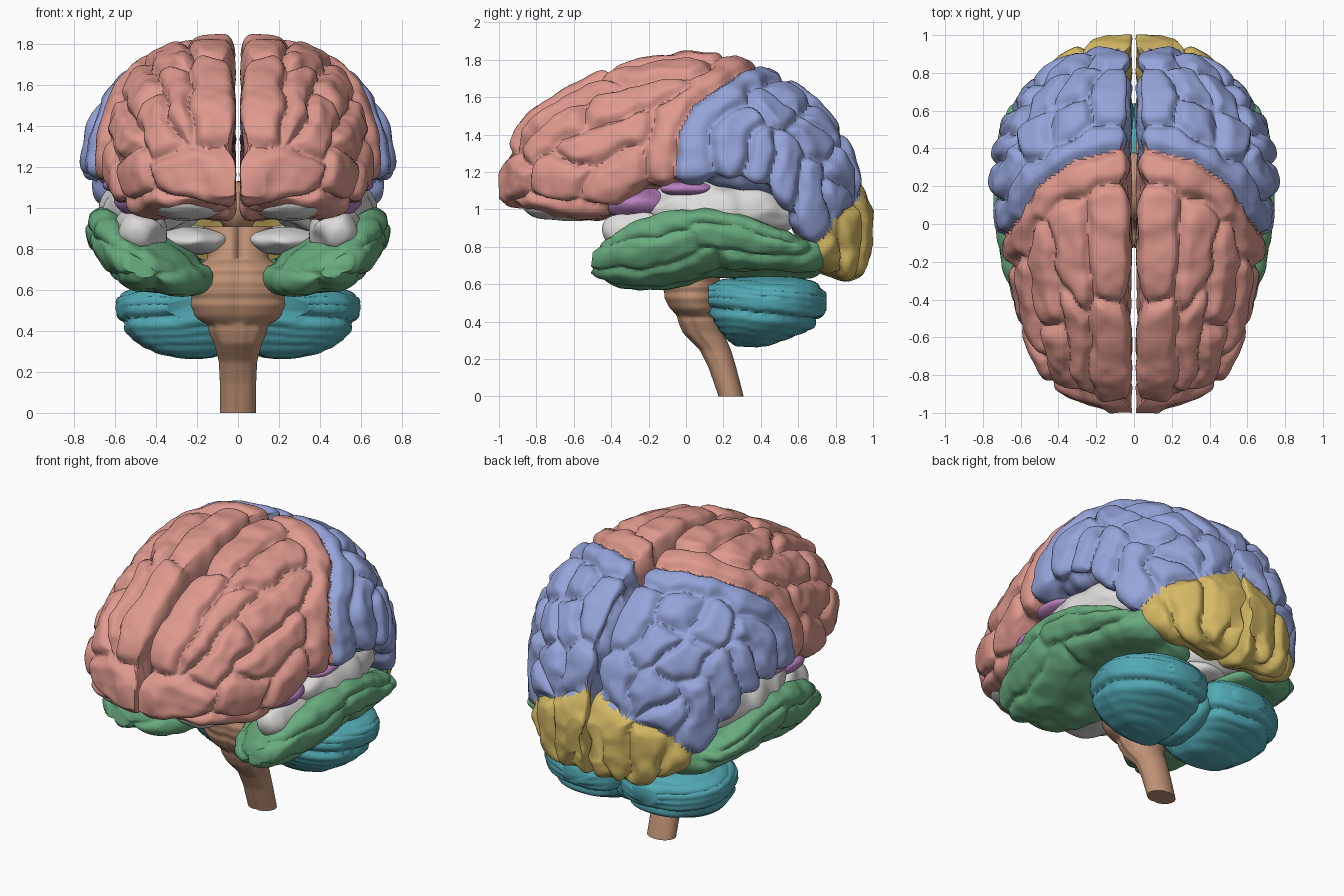
import bpy, bmesh
from math import sin, cos, pi, radians, exp, copysign
from mathutils import Vector, noise, kdtree

cube = bpy.data.objects.get("Cube")
if cube:
    bpy.data.objects.remove(cube, do_unlink=True)


def material(name, *rgb):
    m = bpy.data.materials.new(name)
    m.use_nodes = True
    m.diffuse_color = (*rgb, 1)
    m.node_tree.nodes["Principled BSDF"].inputs["Base Color"].default_value = (*rgb, 1)
    return m


PINK = material("salmon_pink", .74, .32, .27)
BLUE = material("periwinkle_blue", .30, .37, .70)
YELLOW = material("mustard_yellow", .67, .49, .13)
GREEN = material("leaf_green", .14, .41, .21)
TEAL = material("teal", .085, .40, .46)
BROWN = material("tan_brown", .53, .29, .18)
WHITE = material("pale_grey", .72, .71, .70)
PURPLE = material("orchid_purple", .48, .22, .52)


def finish(bm, name, mat, mirror=True):
    mesh = bpy.data.meshes.new(name)
    bm.to_mesh(mesh)
    bm.free()
    mesh.materials.append(mat)
    ob = bpy.data.objects.new(name, mesh)
    bpy.context.collection.objects.link(ob)
    if mirror:
        ob.modifiers.new("mirror", 'MIRROR').use_mirror_merge = False
    bpy.ops.object.select_all(action='DESELECT')
    ob.select_set(True)
    bpy.context.view_layer.objects.active = ob
    bpy.ops.object.shade_smooth_by_angle(angle=radians(55))


def linear(rows, k):
    k = min(max(k, rows[0][0]), rows[-1][0])
    for r, s in zip(rows, rows[1:]):
        if k <= s[0]:
            f = (k - r[0]) / (s[0] - r[0])
            return [p + (q - p) * f for p, q in zip(r, s)]


def sample(rows, k, blur=.02):
    """Row at key k, rounded off by averaging its neighbourhood."""
    near = [linear(rows, k + d) for d in (-blur, 0, blur)]
    return [k] + [sum(c) / 3 for c in list(zip(*near))[1:]]


def section_point(row, deg, shape):
    """Point on a lopsided oval section: 0 is the outer side, 90 the top."""
    y, x0, cx, w, b, zm, t = row
    powers, lean, tilt = shape
    c, s = cos(radians(deg)), sin(radians(deg))
    p = powers[(c < 0) + 2 * (s < 0)]
    x = cx + copysign(abs(c) ** p, c) * (w - cx if c > 0 else cx - x0)
    z = zm + copysign(abs(s) ** p, s) * (t - zm if s > 0 else zm - b)
    return Vector((x + tilt * (z - zm), y, z + lean * min(0, x - cx)))


def loft(rings):
    bm = bmesh.new()
    loops = [[bm.verts.new(p) for p in ring] for ring in rings]
    n = len(loops[0])
    for a, b in zip(loops, loops[1:]):
        for i in range(n):
            j = (i + 1) % n
            bm.faces.new((a[i], a[j], b[j], b[i]))
    bm.faces.new(loops[0])
    bm.faces.new(loops[-1])
    bmesh.ops.recalc_face_normals(bm, faces=bm.faces[:])
    bm.normal_update()
    bm.verts.index_update()
    return bm


ANGLES = ([-90 + 90 * i / 26 for i in range(26)] + [90 * i / 70 for i in range(70)]
          + [90 + 180 * i / 28 for i in range(28)])


def body(rows, count, shape):
    lo, hi = rows[0][0], rows[-1][0]
    rings = []
    for i in range(count + 1):
        f = i / count
        f = .4 * f + .3 * (1 - cos(pi * f))
        row = sample(rows, lo + (hi - lo) * f)
        rings.append([section_point(row, a, shape) for a in ANGLES])
    return loft(rings)


def folded_lobes(rows, count, shape, lobes, depth):
    """Body whose folds follow ridge lines; each lobe becomes its own object."""
    trees = []
    for lobe, (name, mat, ridges) in enumerate(lobes):
        for ridge in ridges:
            pts = []
            for (y, a), (y2, a2) in zip(ridge, ridge[1:] or ridge):
                for i in range(11):
                    f = i / 10
                    row = sample(rows, y + (y2 - y) * f)
                    pts.append(section_point(row, a + (a2 - a) * f, shape))
            tree = kdtree.KDTree(len(pts))
            for i, p in enumerate(pts):
                tree.insert(p, i)
            tree.balance()
            trees.append((lobe, tree))
    bm = body(rows, count, shape)
    owner, moved = [], []
    for v in bm.verts:
        q = v.co + noise.noise_vector(v.co * 4) * .05 + noise.noise_vector(v.co * 9) * .02
        best = sorted((tree.find(q)[2], lobe) for lobe, tree in trees)
        gap = min(1, (best[1][0] - best[0][0]) / .11)
        owner.append(best[0][1])
        push = .014 * noise.noise(v.co * 7) + .007 * noise.noise(v.co * 14) - depth * (1 - gap) ** 2
        moved.append(v.co + v.normal * push)
    for v, p in zip(bm.verts, moved):
        v.co = p
    bmesh.ops.smooth_vert(bm, verts=bm.verts[:], factor=.5,
                          use_axis_x=True, use_axis_y=True, use_axis_z=True)
    for v in bm.verts:
        v.co.x = max(v.co.x, .008)
    for lobe, (name, mat, ridges) in enumerate(lobes):
        part = bm.copy()
        drop = [f for f in part.faces if owner[f.verts[0].index] != lobe]
        bmesh.ops.delete(part, geom=drop, context='FACES')
        finish(part, name, mat)
    bm.free()


def blob(name, mat, centre, radii, mirror=True, rough=.03):
    bm = bmesh.new()
    bmesh.ops.create_icosphere(bm, subdivisions=5, radius=1)
    for v in bm.verts:
        p = Vector(c + r * k for c, r, k in zip(centre, radii, v.co))
        v.co = p + noise.noise_vector(p * 8) * rough
    finish(bm, name, mat, mirror)


# Upper cerebrum: y, half width, bottom, widest height, top
profile = [(-1, .1, 1.07, 1.12, 1.17), (-.98, .19, 1.03, 1.13, 1.26), (-.95, .28, 1.01, 1.13, 1.36),
           (-.9, .39, 1, 1.13, 1.45), (-.8, .5, .98, 1.14, 1.55), (-.6, .59, .94, 1.15, 1.67),
           (-.45, .63, .94, 1.16, 1.75), (-.2, .68, 1.06, 1.2, 1.82), (0, .73, 1.1, 1.22, 1.845),
           (.2, .765, 1.11, 1.22, 1.835), (.4, .75, 1.08, 1.2, 1.78), (.55, .7, .9, 1.12, 1.7),
           (.7, .61, .67, 1, 1.6), (.85, .46, .6, .95, 1.42), (.93, .33, .62, .93, 1.24),
           (.97, .23, .67, .9, 1.09), (1, .1, .78, .87, .96)]
cerebrum = [(y, .012, min(.12, w * .55), w, b, m, t) for y, w, b, m, t in profile]

# Ridge lines as (y, section angle)
frontal = [[(.3, 88), (.24, 70), (.1, 50), (-.03, 35), (-.1, 20), (-.17, 2)],
           [(.12, 88), (-.15, 86), (-.35, 88)], [(-.45, 86), (-.7, 84), (-.92, 78)],
           [(.06, 68), (-.2, 66), (-.4, 70)], [(-.45, 62), (-.65, 66), (-.88, 58)],
           [(-.08, 47), (-.3, 44), (-.5, 42)], [(-.58, 42), (-.75, 40), (-.87, 32)],
           [(-.24, 24), (-.45, 22), (-.6, 20)], [(-.28, 4), (-.45, -3)], [(-.62, 2), (-.8, 6)],
           [(-.92, 8), (-.97, 40)], [(-.5, -60), (-.8, -60)], [(-.5, 180), (.2, 180)]]
parietal = [[(.46, 85), (.4, 66), (.27, 50), (.14, 35), (.06, 20), (.02, 0)],
            [(.62, 86), (.78, 84)], [(.52, 65), (.62, 68)], [(.72, 62), (.82, 66)],
            [(.4, 46), (.52, 42)], [(.2, 5), (.24, 20), (.34, 30)], [(.4, 2), (.44, 18)],
            [(.56, 0), (.57, 22)], [(.66, 40), (.76, 44)], [(.69, -8), (.72, 20)],
            [(.84, 35), (.9, 55)], [(.88, 78), (.93, 70)], [(.83, 16)], [(.6, 170)], [(.3, -60)]]
occipital = [[(.98, 70), (.98, -20)], [(.9, -2), (.87, -45)], [(.8, -30), (.72, -65)], [(.9, 190)]]
folded_lobes(cerebrum, 180, ((1, .35, .6, .35), 0, 0), [("frontal_lobes", PINK, frontal),
             ("parietal_lobes", BLUE, parietal), ("occipital_lobes", YELLOW, occipital)], .05)

# Temporal lobes: y, inner x, centre x, outer x, bottom, widest height, top
temporal = [(-.51, .42, .49, .55, .67, .72, .77), (-.48, .35, .49, .6, .64, .73, .82),
            (-.4, .26, .52, .65, .61, .76, .87), (-.25, .18, .55, .69, .59, .79, .94),
            (-.1, .14, .57, .72, .6, .82, .99), (.1, .14, .58, .74, .66, .85, 1.01),
            (.3, .14, .58, .735, .67, .84, .98), (.5, .14, .56, .71, .67, .79, .9),
            (.63, .15, .5, .66, .66, .77, .87), (.71, .17, .42, .57, .66, .76, .85),
            (.76, .22, .36, .47, .69, .75, .81)]
folds = [[(-.42, 55), (0, 60), (.55, 50)], [(-.42, 5), (-.05, -5)], [(.1, 5), (.6, 0)],
         [(-.35, -65), (.1, -60)], [(.25, -60), (.65, -60)],
         [(-.35, 220), (.6, 220)], [(-.35, 140), (.6, 140)]]
folded_lobes(temporal, 100, ((1, 1.4, 1, .9), .25, .4), [("temporal_lobes", GREEN, folds)], .03)

# Cerebellum with fine parallel leaves
cerebellum = [(.12, .05, .2, .33, .46, .53, .59), (.17, .01, .2, .45, .36, .52, .62),
              (.25, 0, .19, .54, .27, .52, .635), (.4, 0, .19, .59, .26, .53, .645),
              (.5, 0, .2, .6, .29, .53, .645), (.6, 0, .22, .56, .33, .52, .64),
              (.68, .02, .25, .48, .36, .51, .62), (.72, .07, .25, .4, .41, .51, .59),
              (.75, .17, .25, .31, .47, .51, .54)]
bm = body(cerebellum, 80, ((.9, .8, .9, .8), 0, 0))
moves = []
for v in bm.verts:
    level = v.co.z - .5 + .12 * (v.co.y - .4) + .015 * noise.noise(v.co * 6)
    leaf = abs(sin(level * 80))
    fissure = exp(-((level + .06) / .014) ** 2)
    moves.append(v.normal * (.007 * leaf ** .5 - .005 - .025 * fissure))
for v, m in zip(bm.verts, moves):
    v.co += m
finish(bm, "cerebellum_halves", TEAL)
blob("cerebellum_middle", TEAL, (0, .4, .45), (.11, .24, .15), False, .01)

# Brainstem: z, centre y, half width, half depth
stem = [(0, .24, .088, .068), (.15, .195, .088, .075), (.25, .155, .092, .085), (.34, .09, .115, .11),
        (.4, .07, .14, .115), (.43, .06, .14, .11), (.45, .05, .19, .12), (.5, .035, .225, .145),
        (.62, .02, .235, .16), (.7, .03, .215, .16), (.73, .04, .19, .15), (.745, .07, .15, .13),
        (.84, .09, .145, .12), (.91, .1, .17, .11)]
rings = []
for i in range(92):
    z, y, rx, ry = sample(stem, i / 100, .008)
    band = .018 * sin(z * 110) if .45 < z < .73 else 0
    ring = []
    for j in range(72):
        a = 2 * pi * j / 72
        groove = (.3 if z > .74 else .1) * exp(-(cos(a) / .13) ** 2) * (sin(a) < 0)
        strand = .1 * z * cos(a * 8) if z < .44 and sin(a) < 0 else 0
        k = 1 + band + strand - groove
        ring.append((rx * k * cos(a), y + ry * k * sin(a), z))
    rings.append(ring)
finish(loft(rings), "brainstem", BROWN, False)

# Exposed inner tissue between the lobes
blob("inner_white_matter", WHITE, (.43, .2, 1), (.24, .45, .16))
blob("temporal_stem", WHITE, (.48, -.2, .88), (.14, .25, .11))
blob("frontal_underside", WHITE, (.25, -.62, 1.01), (.17, .26, .07), rough=.015)
blob("central_white_matter", WHITE, (.22, .15, .84), (.19, .3, .07), rough=.015)
blob("insula", PURPLE, (.45, -.26, 1.03), (.15, .17, .09), rough=.02)
blob("upper_insula", PURPLE, (.56, 0, 1.11), (.1, .14, .04), rough=.01)
blob("thalamus", BROWN, (0, .2, 1), (.1, .18, .13), False, .01)
